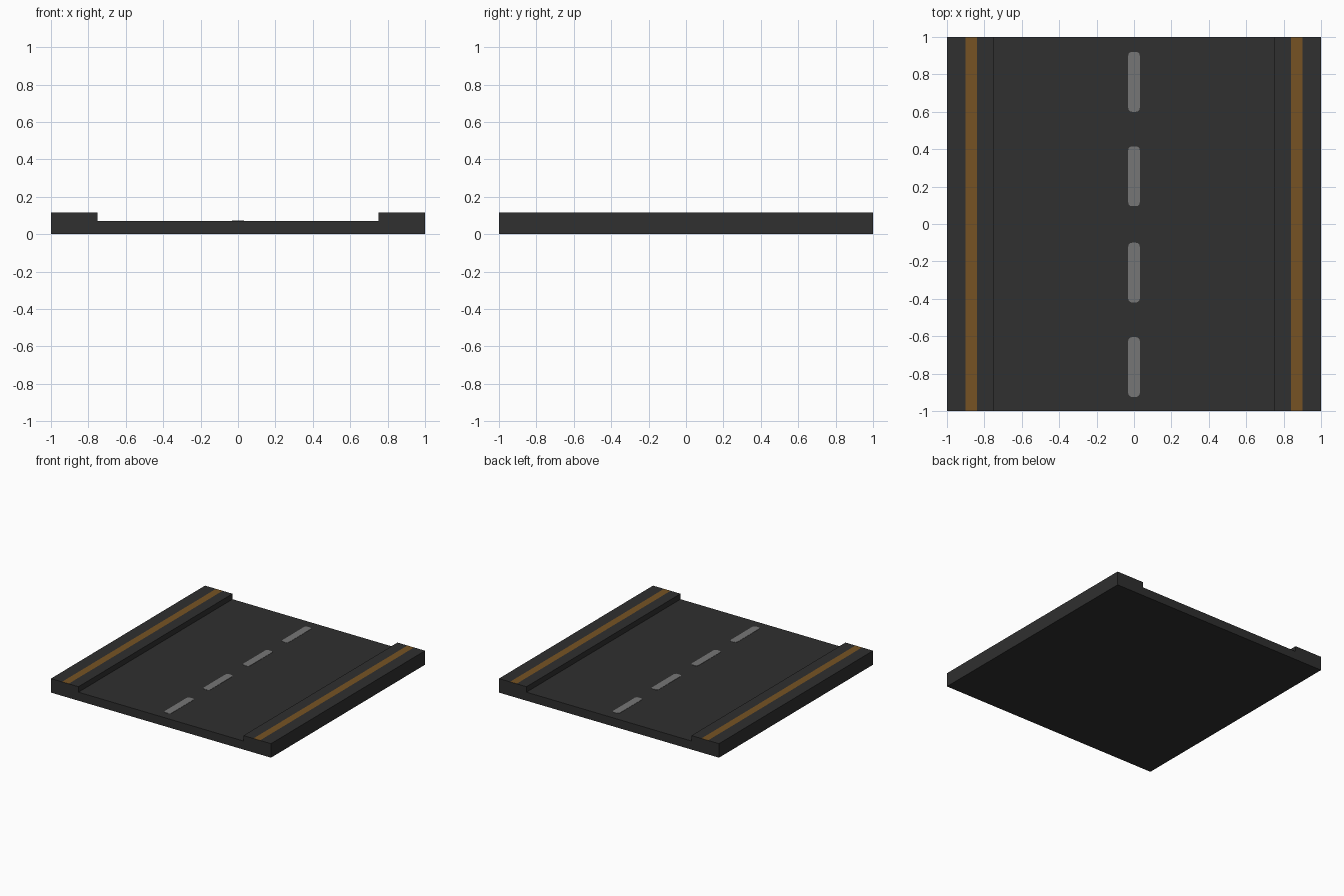
import bpy, bmesh, math

if "Cube" in bpy.data.objects:
    bpy.data.objects.remove(bpy.data.objects["Cube"])


def material(name, color):
    m = bpy.data.materials.new(name)
    m.diffuse_color = (*color, 1)
    m.use_nodes = True
    m.node_tree.nodes["Principled BSDF"].inputs["Base Color"].default_value = m.diffuse_color
    return m


ASPHALT = material("dark asphalt", (0.029, 0.029, 0.029))
ORANGE = material("worn orange paint", (0.183, 0.086, 0.017))
GREY = material("light grey paint", (0.18, 0.18, 0.18))

ROAD_Z, CURB_Z = 0.07, 0.115
CURB_X, LINE_IN, LINE_OUT = 0.75, 0.84, 0.90


def extrude(name, points, direction, mats):
    """Extrude a closed outline along a direction into a solid object."""
    bm = bmesh.new()
    face = bm.faces.new([bm.verts.new(p) for p in points])
    ext = bmesh.ops.extrude_face_region(bm, geom=[face], use_keep_orig=True)
    moved = [g for g in ext["geom"] if isinstance(g, bmesh.types.BMVert)]
    bmesh.ops.translate(bm, verts=moved, vec=direction)
    bmesh.ops.recalc_face_normals(bm, faces=bm.faces)
    mesh = bpy.data.meshes.new(name)
    bm.to_mesh(mesh)
    bm.free()
    for m in mats:
        mesh.materials.append(m)
    obj = bpy.data.objects.new(name, mesh)
    bpy.context.collection.objects.link(obj)
    return obj


# Road slab with raised curbs: mirrored profile run along y
half = [(1, 0), (1, CURB_Z), (LINE_OUT, CURB_Z), (LINE_IN, CURB_Z),
        (CURB_X, CURB_Z), (CURB_X, ROAD_Z)]
profile = half + [(-x, z) for x, z in reversed(half)]
road = extrude("road_slab", [(x, -1, z) for x, z in profile], (0, 2, 0),
               [ASPHALT, ORANGE])

# Painted edge lines on the curb tops
for p in road.data.polygons:
    if p.normal.z > 0.9 and LINE_IN < abs(p.center.x) < LINE_OUT:
        p.material_index = 1

# Centre dashes: thin plates with rounded corners
HW, HL, R = 0.031, 0.16, 0.02
for i, cy in enumerate((-0.765, -0.26, 0.255, 0.76)):
    outline = []
    for q, (sx, sy) in enumerate(((1, 1), (-1, 1), (-1, -1), (1, -1))):
        for k in range(4):
            a = math.radians(90 * q + 30 * k)
            outline.append((sx * (HW - R) + R * math.cos(a),
                            cy + sy * (HL - R) + R * math.sin(a), ROAD_Z))
    extrude(f"centre_dash_{i + 1}", outline, (0, 0, 0.002), [GREY])
